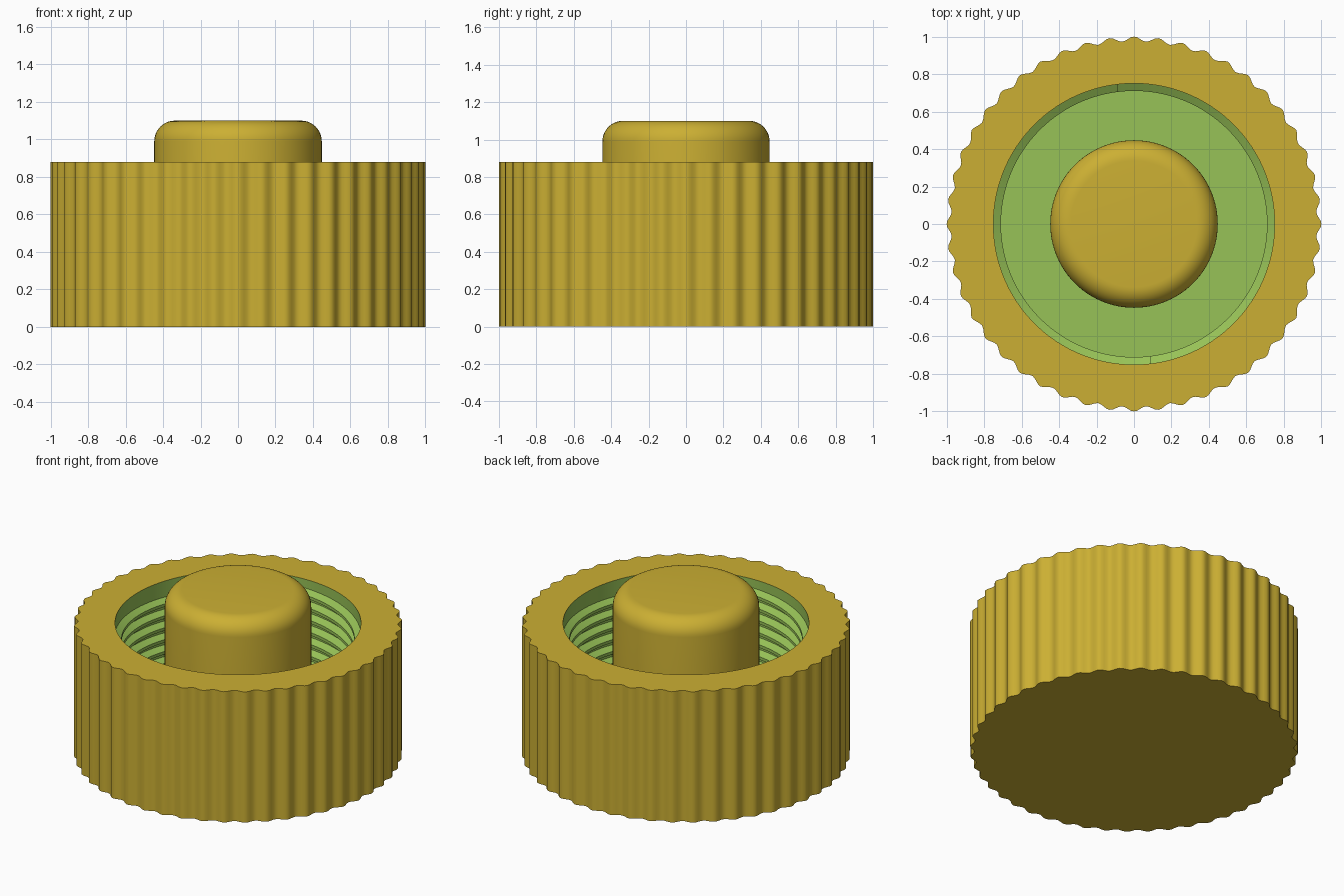
import bpy, bmesh, math

if "Cube" in bpy.data.objects:
    bpy.data.objects.remove(bpy.data.objects["Cube"])

RIM, FLOOR, BORE, CREST = 0.88, 0.12, 0.75, 0.71
FLUTES, SEG = 48, 384


def material(name, rgb):
    m = bpy.data.materials.new(name)
    m.diffuse_color = (*rgb, 1)
    m.use_nodes = True
    m.node_tree.nodes["Principled BSDF"].inputs["Base Color"].default_value = m.diffuse_color
    return m


gold = material("gold", (0.60, 0.43, 0.033))
green = material("green", (0.31, 0.54, 0.095))


def finish(name, bm, mats, angle=35):
    bmesh.ops.recalc_face_normals(bm, faces=bm.faces)
    me = bpy.data.meshes.new(name)
    bm.to_mesh(me)
    bm.free()
    for m in mats:
        me.materials.append(m)
    ob = bpy.data.objects.new(name, me)
    bpy.context.collection.objects.link(ob)
    bpy.ops.object.select_all(action='DESELECT')
    ob.select_set(True)
    bpy.context.view_layer.objects.active = ob
    bpy.ops.object.shade_smooth_by_angle(angle=math.radians(angle))
    return ob


def ring(bm, radius, z, n=SEG):
    out = []
    for i in range(n):
        a = 2 * math.pi * i / n
        r = radius(a)
        out.append(bm.verts.new((r * math.cos(a), r * math.sin(a), z)))
    return out


def bridge(bm, a, b, mat=0):
    n = len(a)
    for i in range(n):
        j = (i + 1) % n
        bm.faces.new((a[i], a[j], b[j], b[i])).material_index = mat


# fluted cup with a green bore and floor
def fluted(a):
    return 0.9875 + 0.0125 * math.cos(FLUTES * a)


bm = bmesh.new()
base = ring(bm, fluted, 0)
top = ring(bm, fluted, RIM)
mouth = ring(bm, lambda a: BORE, RIM)
well = ring(bm, lambda a: BORE, FLOOR)
bridge(bm, base, top)
bridge(bm, top, mouth)
bridge(bm, mouth, well, 1)
bm.faces.new(base)
bm.faces.new(well).material_index = 1
finish("fluted_cup", bm, [gold, green])


# two-start internal thread, trapezoid section swept along a helix
def thread(name, start, z0=0.17, z1=0.79, lead=0.16, per_turn=128):
    bm = bmesh.new()
    section = [(BORE + 0.005, -0.036), (CREST, -0.01),
               (CREST, 0.01), (BORE + 0.005, 0.036)]
    steps = int((z1 - z0) / lead * per_turn)
    prev = None
    for i in range(steps + 1):
        a = start - 2 * math.pi * (steps - i) / per_turn
        z = z1 - lead * (steps - i) / per_turn
        cur = [bm.verts.new((r * math.cos(a), r * math.sin(a), z + h))
               for r, h in section]
        if prev:
            bridge(bm, prev, cur)
        else:
            bm.faces.new(cur)
        prev = cur
    bm.faces.new(prev)
    finish(name, bm, [green])


for k in range(2):
    thread(f"thread_{k + 1}", math.radians(97 + 180 * k))

# central post with a rounded top edge
R, TOP, BEVEL = 0.447, 1.10, 0.11
bm = bmesh.new()
prev = ring(bm, lambda a: R, FLOOR - 0.02, 96)
bm.faces.new(prev)
for k in range(11):
    t = math.pi / 2 * k / 10
    cur = ring(bm, lambda a: R - BEVEL + BEVEL * math.cos(t),
               TOP - BEVEL + BEVEL * math.sin(t), 96)
    bridge(bm, prev, cur)
    prev = cur
bm.faces.new(prev)
finish("post", bm, [gold])
